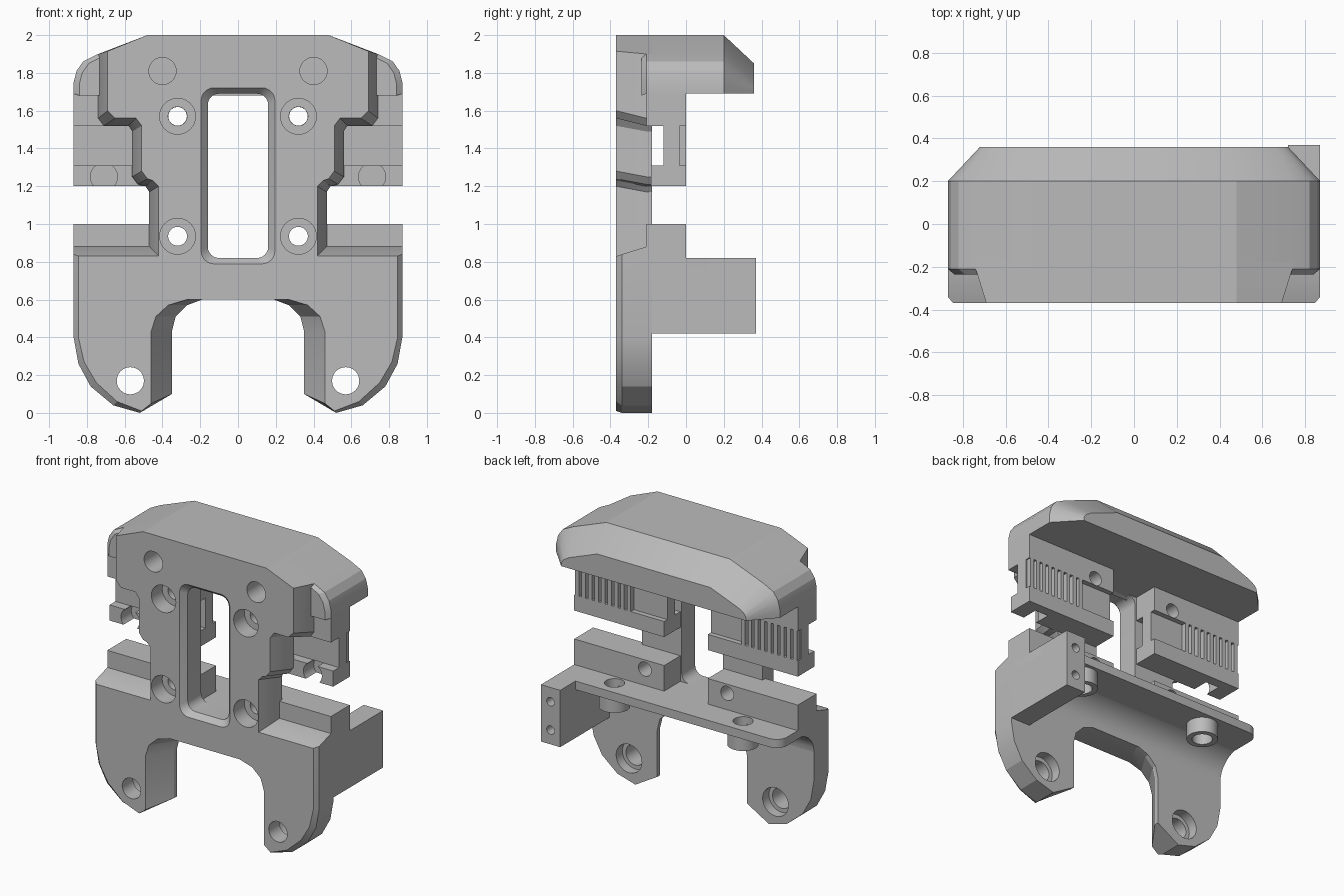
import bpy, bmesh, math
from mathutils import Vector, Matrix

if "Cube" in bpy.data.objects:
    bpy.data.objects.remove(bpy.data.objects["Cube"], do_unlink=True)

grey = bpy.data.materials.new("plain_grey")
grey.use_nodes = True
grey.diffuse_color = (0.5, 0.5, 0.5, 1)
grey.node_tree.nodes["Principled BSDF"].inputs["Base Color"].default_value = (0.5, 0.5, 0.5, 1)


def finish(name, bm):
    bmesh.ops.recalc_face_normals(bm, faces=bm.faces)
    mesh = bpy.data.meshes.new(name)
    bm.to_mesh(mesh)
    bm.free()
    mesh.materials.append(grey)
    obj = bpy.data.objects.new(name, mesh)
    bpy.context.collection.objects.link(obj)
    return obj


def loft(name, sections):
    """Skin closed rings of 3D points and cap both ends."""
    bm = bmesh.new()
    rings = [[bm.verts.new(p) for p in s] for s in sections]
    for a, b in zip(rings, rings[1:]):
        for i in range(len(a)):
            j = (i + 1) % len(a)
            bm.faces.new((a[i], a[j], b[j], b[i]))
    bm.faces.new(rings[0])
    bm.faces.new(rings[-1])
    return finish(name, bm)


def box(name, x, y, z):
    ring = [(x[0], y[0]), (x[1], y[0]), (x[1], y[1]), (x[0], y[1])]
    return loft(name, [[(a, b, h) for a, b in ring] for h in z])


def cylinder(name, centre, r, length, axis="Y"):
    bm = bmesh.new()
    turn = Matrix.Rotation(math.pi / 2, 4, "X") if axis == "Y" else Matrix()
    bmesh.ops.create_cone(bm, cap_ends=True, segments=32, radius1=r, radius2=r,
                          depth=length, matrix=Matrix.Translation(centre) @ turn)
    return finish(name, bm)


def cut(obj, cutters):
    for c in cutters:
        c.hide_render = True
        mod = obj.modifiers.new("cut", "BOOLEAN")
        mod.operation, mod.solver, mod.object = "DIFFERENCE", "EXACT", c
    graph = bpy.context.evaluated_depsgraph_get()
    mesh = bpy.data.meshes.new_from_object(obj.evaluated_get(graph))
    obj.modifiers.clear()
    obj.data = mesh
    for c in cutters:
        bpy.data.objects.remove(c, do_unlink=True)


def bore(x, z, r, y0, y1):
    return cylinder("bore", (x, (y0 + y1) / 2, z), r, y1 - y0)


def mirrored(half, y):
    return [(x, y, z) for x, z in half] + [(-x, y, z) for x, z in reversed(half)]


def rounded(w, z0, z1, r, y):
    ring = []
    for k, (cx, cz) in enumerate([(w - r, z1 - r), (r - w, z1 - r), (r - w, z0 + r), (w - r, z0 + r)]):
        for i in range(7):
            a = (k + i / 6) * math.pi / 2
            ring.append((cx + r * math.cos(a), y, cz + r * math.sin(a)))
    return ring


# Front plate: right half outline at the face and at the rear, from the arch up
face = [(.27, .6), (.37, .57), (.435, .51), (.46, .43), (.46, .05), (.51, .01),
        (.64, .06), (.75, .16), (.815, .27), (.845, .4), (.845, .83), (.42, .83),
        (.42, 1.2), (.45, 1.23), (.48, 1.24), (.51, 1.28), (.51, 1.52), (.54, 1.56),
        (.65, 1.56), (.69, 1.6), (.69, 1.915), (.48, 2)]
rear = [(.19, .6), (.27, .57), (.33, .51), (.35, .43), (.35, .1), (.52, 0),
        (.66, .04), (.78, .14), (.845, .26), (.87, .4), (.87, .88), (.47, .88),
        (.47, 1.17), (.49, 1.2), (.53, 1.21), (.56, 1.25), (.56, 1.49), (.58, 1.52),
        (.71, 1.52), (.74, 1.56), (.74, 1.9), (.48, 2)]
middle = []
for i, (f, r) in enumerate(zip(face, rear)):
    p = Vector(f).lerp(Vector(r), .19)
    if 5 <= i <= 9:
        p = Vector(r)
    elif i == 10:
        p.x = r[0]
    middle.append(tuple(p))
plate = loft("front_plate", [mirrored(face, -.37), mirrored(middle, -.34),
                             mirrored(rear, -.21), mirrored(rear, -.18)])

# Window with a bevelled front rim, and the screw holes
cutters = [loft("window", [rounded(.2, .785, 1.725, .07, -.375), rounded(.16, .82, 1.69, .06, -.33),
                           rounded(.16, .82, 1.69, .06, -.1)])]
for s in (-1, 1):
    for z in (.935, 1.57):
        cutters += [bore(s * .32, z, .095, -.4, -.25), bore(s * .32, z, .05, -.3, -.1)]
    cutters += [bore(s * .57, .17, .072, -.4, -.1), bore(s * .57, .17, .1, -.25, -.1),
                bore(s * .4, 1.81, .072, -.4, -.1)]
cut(plate, cutters)

# Hood with bevelled rear rim
hood_half = [(.87, 1.69), (.87, 1.75), (.855, 1.81), (.82, 1.86), (.74, 1.9), (.48, 2)]
hood_front = [(x - .03, z - .01) for x, z in hood_half]
hood_back = [(.72, 1.69), (.72, 1.7), (.715, 1.72), (.7, 1.74), (.66, 1.765), (.44, 1.85)]
hood = loft("hood", [mirrored(hood_front, -.235), mirrored(hood_half, -.21),
                     mirrored(hood_half, .2), mirrored(hood_back, .36)])
cut(hood, [bore(s * .4, 1.81, .072, -.4, -.08) for s in (-1, 1)])

for s, side in ((-1, "right"), (1, "left")):
    def span(a, b):
        return (s * a, s * b)

    # Upper block and side wing under the hood
    upper = box("upper_block_" + side, span(.17, .87), (-.21, 0), (1.52, 1.7))
    cut(upper, [bore(s * .32, 1.57, .049, -.3, .1)])
    # Belt clamp: wall, teeth and the ledge below
    box("belt_wall_" + side, span(.17, .87), (-.12, -.035), (1.31, 1.52))
    for i in range(9):
        x = .43 + i * .0505
        box("belt_tooth_" + side, span(x, x + .028), (-.04, 0), (1.31, 1.52))
    ledge = box("belt_ledge_" + side, span(.17, .87), (-.185, 0), (1.2, 1.31))
    cut(ledge, [bore(s * .71, 1.25, .072, -.3, -.07)])
    # Lower block
    lower = box("lower_block_" + side, span(.17, .87), (-.21, 0), (.81, 1))
    cut(lower, [bore(s * .32, .935, .05, -.3, .1)])
    # Boss under the shelf
    boss = cylinder("shelf_boss_" + side, (s * .5, .08, .72), .1, .13, "Z")
    cut(boss, [cylinder("bore", (s * .5, .08, .72), .065, .5, "Z")])

# Rear shelf with rounded corners
ring = [(.87, -.2)] + [(.79 + .08 * math.cos(a), .12 + .08 * math.sin(a))
                       for a in [i * math.pi / 12 for i in range(7)]]
ring += [(-x, y) for x, y in reversed(ring)]
shelf = loft("rear_shelf", [[(x, y, z) for x, y in ring] for z in (.76, .82)])
cut(shelf, [cylinder("bore", (s * .5, .08, .8), .065, .5, "Z") for s in (-1, 1)])

# Curved gusset between plate and shelf
curve = [(-.2, .77), (-.2, .6), (-.18, .6)]
curve += [(.02 - .2 * math.cos(a), .77 - .17 * (1 - math.sin(a)))
          for a in [i * math.pi / 16 for i in range(1, 9)]]
loft("shelf_gusset", [[(x, y, z) for y, z in curve] for x in (-.87, .87)])

# Side arm with two small screw holes
arm = box("side_arm", (.72, .87), (-.2, .37), (.42, .82))
cut(arm, [bore(.795, z, .03, .25, .4) for z in (.52, .72)])

# Smooth the round walls, keep the edges sharp
for obj in bpy.context.collection.objects:
    if obj.type == "MESH" and grey.name in obj.data.materials:
        bpy.ops.object.select_all(action="DESELECT")
        obj.select_set(True)
        bpy.context.view_layer.objects.active = obj
        bpy.ops.object.shade_smooth_by_angle(angle=math.radians(20))
